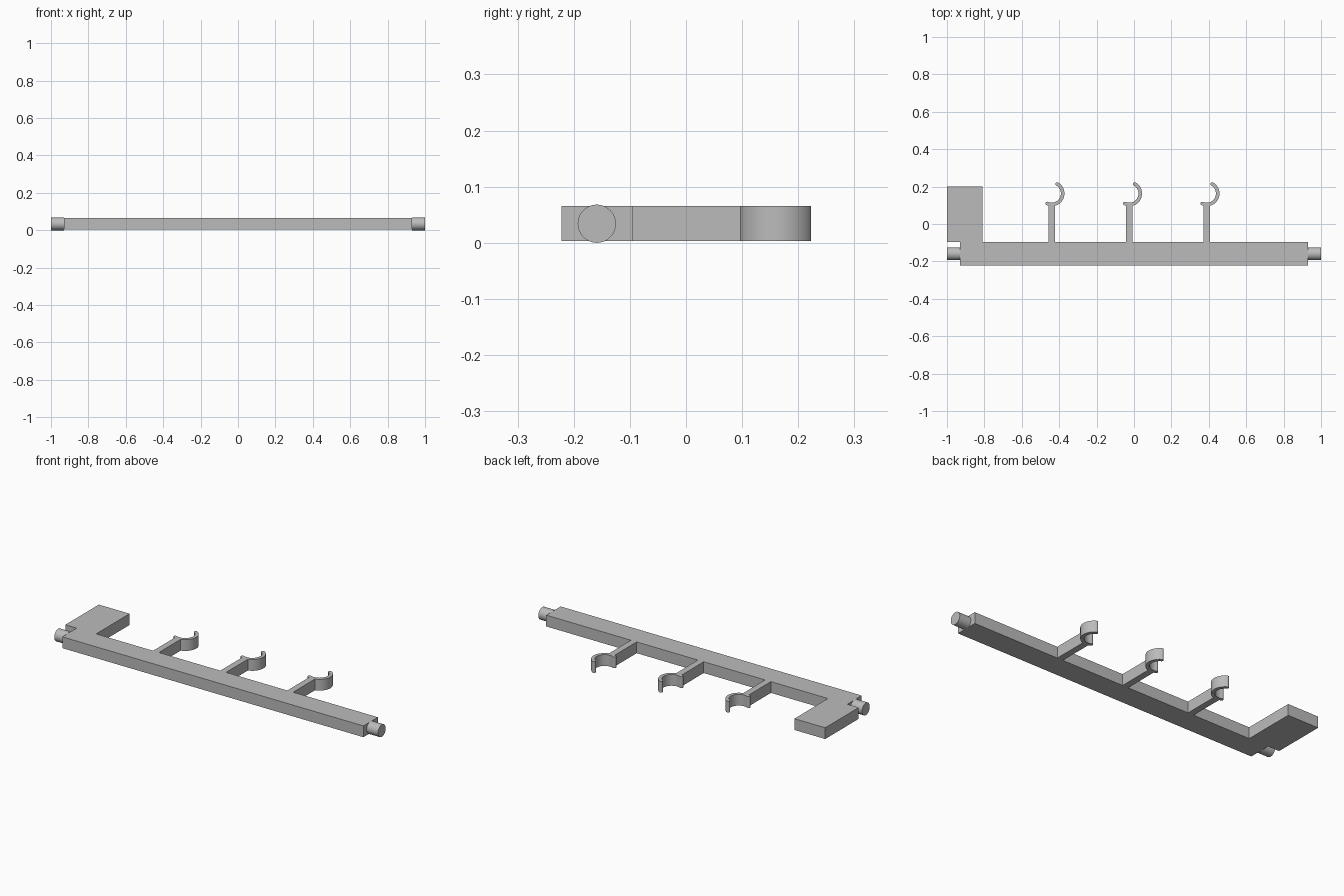
import bpy, bmesh, math
from mathutils import Matrix

if "Cube" in bpy.data.objects:
    bpy.data.objects.remove(bpy.data.objects["Cube"])

grey = bpy.data.materials.new("plain_grey")
grey.diffuse_color = (0.5, 0.5, 0.5, 1)
grey.use_nodes = True
grey.node_tree.nodes["Principled BSDF"].inputs["Base Color"].default_value = grey.diffuse_color

Z0, Z1 = 0.003, 0.066          # plate bottom and top
BAR_FRONT, BAR_BACK = -0.222, -0.095


def finish(name, bm):
    bmesh.ops.recalc_face_normals(bm, faces=bm.faces)
    mesh = bpy.data.meshes.new(name)
    bm.to_mesh(mesh)
    bm.free()
    mesh.materials.append(grey)
    ob = bpy.data.objects.new(name, mesh)
    bpy.context.collection.objects.link(ob)
    bpy.ops.object.select_all(action='DESELECT')
    ob.select_set(True)
    bpy.context.view_layer.objects.active = ob
    bpy.ops.object.shade_smooth_by_angle(angle=math.radians(30))
    return ob


def plate(name, outline):
    """Extrude a flat outline through the plate thickness."""
    bm = bmesh.new()
    face = bm.faces.new([bm.verts.new((x, y, Z0)) for x, y in outline])
    up = bmesh.ops.extrude_face_region(bm, geom=[face])["geom"]
    bmesh.ops.translate(bm, vec=(0, 0, Z1 - Z0),
                        verts=[v for v in up if isinstance(v, bmesh.types.BMVert)])
    return finish(name, bm)


def arc(cx, cy, r, a0, a1, n):
    angles = [math.radians(a0 + (a1 - a0) * i / n) for i in range(n + 1)]
    return [(cx + r * math.cos(a), cy + r * math.sin(a)) for a in angles]


# Long bar with the end block
plate("bar_and_end_block", [
    (-0.93, BAR_FRONT), (0.93, BAR_FRONT), (0.93, BAR_BACK), (-0.81, BAR_BACK),
    (-0.81, 0.2), (-1.0, 0.2), (-1.0, BAR_BACK), (-0.93, BAR_BACK)])

# Stem and open ring clips with rounded tips
RO, RI, CY, HALF = 0.068, 0.049, 0.163, 0.018
START, END = 60, -114
RM, RC = (RO + RI) / 2, (RO - RI) / 2
spread = math.degrees(math.asin(HALF / RO))


def tip(cx, ang, a0):
    a = math.radians(ang)
    return arc(cx + RM * math.cos(a), CY + RM * math.sin(a), RC, a0, a0 - 180, 8)[1:-1]


for i, cx in enumerate((-0.44, -0.025, 0.389)):
    outline = arc(cx, CY, RO, START, -90 + spread, 28)
    outline += [(cx + HALF, BAR_BACK), (cx - HALF, BAR_BACK)]
    outline += arc(cx, CY, RO, -90 - spread, END, 3)
    outline += tip(cx, END, END)
    outline += arc(cx, CY, RI, END, START, 36)
    outline += tip(cx, START, START + 180)
    plate(f"clip_{i + 1}", outline)

# Round pivot pins at both ends
for name, side in (("left_pin", -1), ("right_pin", 1)):
    bm = bmesh.new()
    bmesh.ops.create_cone(
        bm, cap_ends=True, segments=48, radius1=0.034, radius2=0.034, depth=0.07,
        matrix=Matrix.Translation((side * 0.965, -0.159, 0.034))
        @ Matrix.Rotation(math.pi / 2, 4, 'Y'))
    finish(name, bm)
